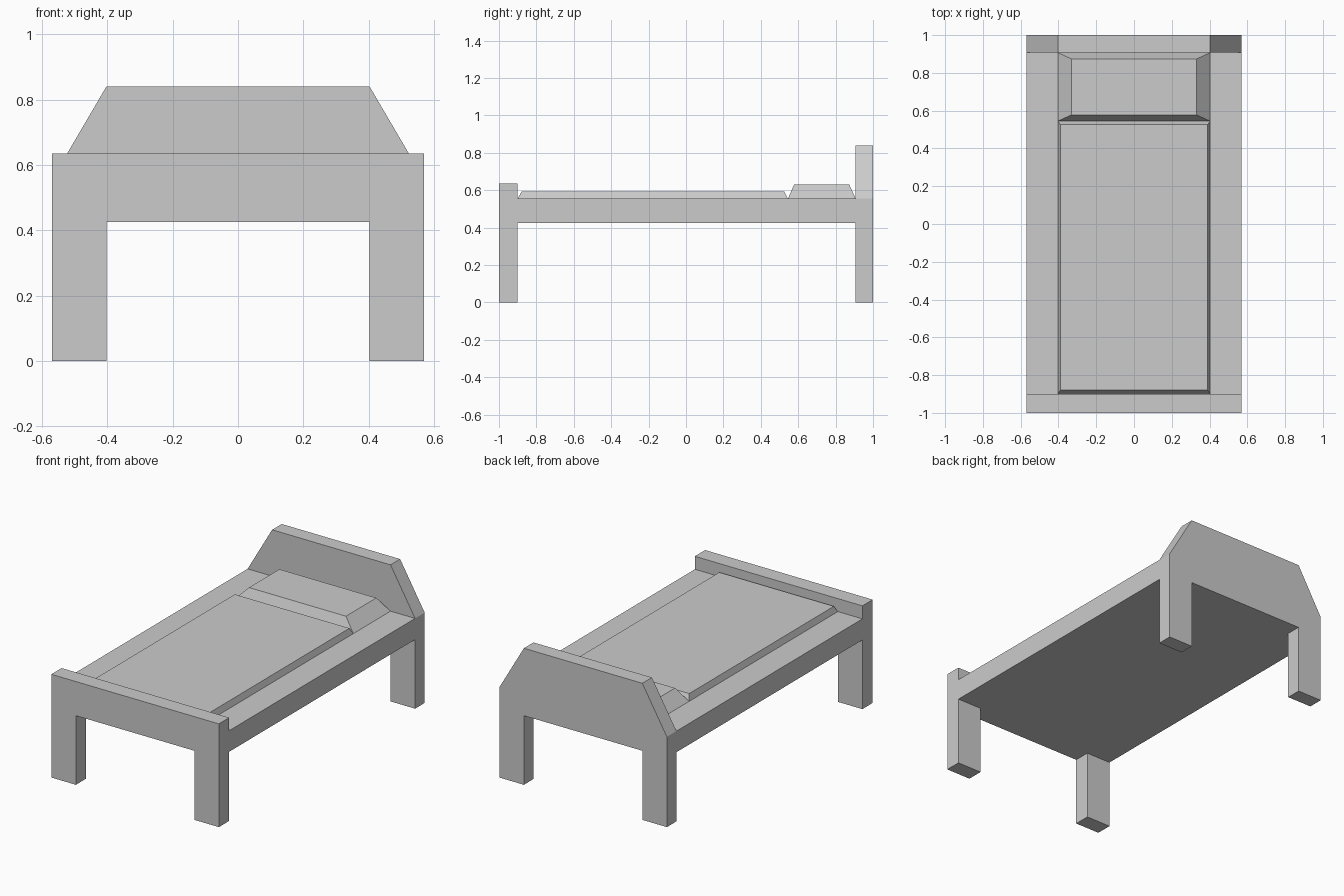
import bpy, bmesh

if "Cube" in bpy.data.objects:
    bpy.data.objects.remove(bpy.data.objects["Cube"])


def finish(name, bm):
    bmesh.ops.recalc_face_normals(bm, faces=bm.faces)
    mesh = bpy.data.meshes.new(name)
    bm.to_mesh(mesh)
    bm.free()
    obj = bpy.data.objects.new(name, mesh)
    bpy.context.collection.objects.link(obj)
    return obj


def board(name, half, y0, y1):
    """Mirror a half outline (x, z) across x = 0 and extrude it from y0 to y1."""
    outline = half + [(-x, z) for x, z in reversed(half)]
    bm = bmesh.new()
    face = bm.faces.new([bm.verts.new((x, y0, z)) for x, z in outline])
    ext = bmesh.ops.extrude_face_region(bm, geom=[face])
    verts = [v for v in ext["geom"] if isinstance(v, bmesh.types.BMVert)]
    bmesh.ops.translate(bm, verts=verts, vec=(0, y1 - y0, 0))
    return finish(name, bm)


def block(name, base, top, z0, z1):
    """Block with a base and top rectangle, each (half width, y0, y1)."""
    bm = bmesh.new()
    bmesh.ops.create_cube(bm, size=2)
    for v in bm.verts:
        w, y0, y1 = top if v.co.z > 0 else base
        v.co = (v.co.x * w, y1 if v.co.y > 0 else y0, z1 if v.co.z > 0 else z0)
    return finish(name, bm)


W, IN = 0.57, 0.403            # outer half width, inner leg edge
LOW, DECK = 0.425, 0.555       # underside and top of the frame
Y0, Y1 = -0.9, 0.907           # inner faces of the end boards

# Legs and arch are part of each end board
arch = [(IN, LOW), (IN, 0), (W, 0)]
board("footboard", arch + [(W, 0.635)], -1.0, Y0)
board("headboard", arch + [(W, DECK), (0.403, 0.84)], Y1, 1.0)

# Frame slab between the boards
frame = (W, Y0, Y1)
block("bed_frame", frame, frame, LOW, DECK)

# Bevelled mattress and pillow
block("mattress", (0.403, Y0, 0.545), (0.39, -0.88, 0.526), DECK, 0.592)
block("pillow", (0.403, 0.545, Y1), (0.33, 0.578, 0.873), DECK, 0.63)
